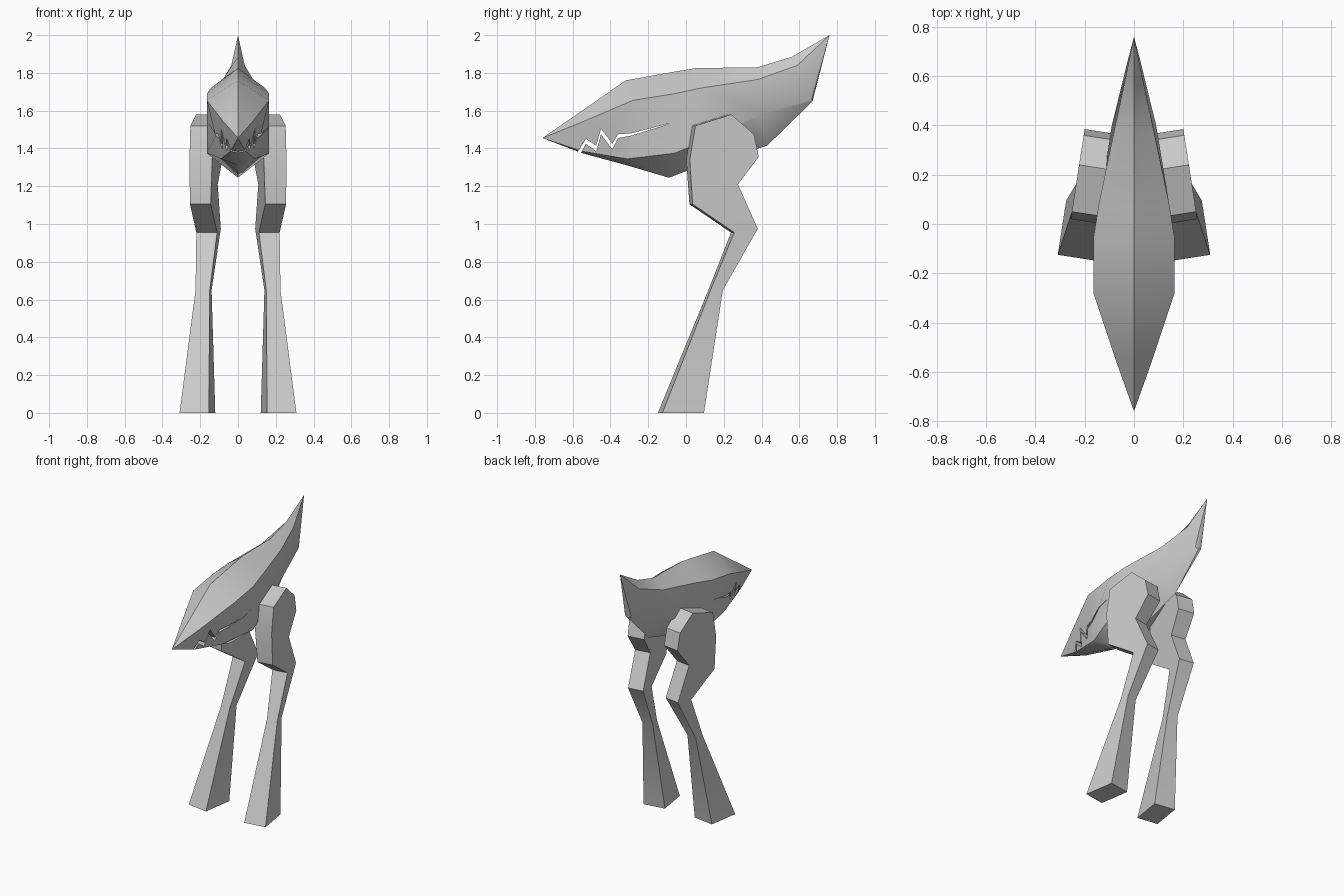
import bpy, bmesh, math

if "Cube" in bpy.data.objects:
    bpy.data.objects.remove(bpy.data.objects["Cube"])

grey = bpy.data.materials.new("plain grey")
grey.diffuse_color = (0.6, 0.6, 0.6, 1)
grey.use_nodes = True
grey.node_tree.nodes["Principled BSDF"].inputs["Base Color"].default_value = grey.diffuse_color


def make(name, verts, faces):
    bm = bmesh.new()
    vs = [bm.verts.new(v) for v in verts]
    for f in faces:
        bm.faces.new([vs[i] for i in f])
    bmesh.ops.recalc_face_normals(bm, faces=bm.faces)
    me = bpy.data.meshes.new(name)
    bm.to_mesh(me)
    bm.free()
    me.materials.append(grey)
    ob = bpy.data.objects.new(name, me)
    bpy.context.collection.objects.link(ob)
    return ob


def select(ob):
    bpy.ops.object.select_all(action='DESELECT')
    ob.select_set(True)
    bpy.context.view_layer.objects.active = ob


# Body: six-sided rings from beak to tail
# each ring: ridge (y, z), shoulder (x, y, z), lower side (x, y, z), keel (y, z)
rings = [
    ((-.55, 1.60), (.075, -.55, 1.54), (.04, -.55, 1.385), (-.55, 1.375)),
    ((-.32, 1.76), (.165, -.28, 1.655), (.09, -.31, 1.345), (-.31, 1.31)),
    ((-.07, 1.805), (.165, -.06, 1.69), (.165, -.06, 1.375), (-.09, 1.245)),
    ((.05, 1.825), (.143, .08, 1.72), (.145, .05, 1.42), (.04, 1.295)),
    ((.38, 1.83), (.08, .38, 1.765), (.09, .40, 1.58), (.43, 1.415)),
    ((.56, 1.885), (.035, .59, 1.84), (.025, .665, 1.66), (.67, 1.65)),
]
verts = [(0, -.76, 1.455)]
for top, mid, low, keel in rings:
    verts += [(0, *top), mid, low, (0, *keel),
              (-low[0], *low[1:]), (-mid[0], *mid[1:])]
verts.append((0, .76, 2.0))
tip, last = len(verts) - 1, 1 + 6 * (len(rings) - 1)
faces = []
for k in range(6):
    n = (k + 1) % 6
    faces.append((0, 1 + k, 1 + n))
    faces.append((tip, last + k, last + n))
    for r in range(len(rings) - 1):
        a = 1 + 6 * r
        faces.append((a + k, a + n, a + 6 + n, a + 6 + k))
body = make("body", verts, faces)

# Mouth: zigzag slit cut through the beak, closing towards the cheek
zigzag = [(-.575, 1.34, .04), (-.53, 1.425, .025), (-.475, 1.385, .03), (-.45, 1.475, .03),
          (-.39, 1.395, .03), (-.36, 1.455, .02), (-.29, 1.468, .012), (-.09, 1.53, .002)]
outline = [(y, z) for y, z, g in zigzag] + [(y, z + g) for y, z, g in reversed(zigzag)]
n = len(outline)
cv = [(s * .4, y, z) for s in (-1, 1) for y, z in outline]
h = len(zigzag)
cf = [(i, (i + 1) % n, (i + 1) % n + n, i + n) for i in range(n)]
for o in (0, n):
    cf += [(o + i, o + i + 1, o + n - 2 - i, o + n - 1 - i) for i in range(h - 1)]
cutter = make("mouth_cutter", cv, cf)
cutter.hide_render = True
mod = body.modifiers.new("mouth", 'BOOLEAN')
mod.operation, mod.solver, mod.object = 'DIFFERENCE', 'EXACT', cutter
select(body)
bpy.ops.object.modifier_apply(modifier="mouth")
bpy.data.objects.remove(cutter)
bpy.ops.object.shade_smooth_by_angle(angle=math.radians(38))

# Legs: side profile (y, z, outer x, inner x), slightly toed out
SKEW = .155
prof = [(.255, .955, .26, .15), (.035, 1.105, .26, .15), (.02, 1.34, .26, .14),
        (.05, 1.52, .26, .13), (.24, 1.58, .26, .13), (.36, 1.475, .26, .14),
        (.385, 1.355, .26, .14), (.275, 1.21, .26, .15), (.38, .975, .26, .15),
        (.195, .65, .245, .17), (.095, 0, .29, .135), (-.125, 0, .29, .135),
        (.13, .65, .245, .17)]
n = len(prof)
for name, side in (("right_leg", 1), ("left_leg", -1)):
    outer = [(side * (o - SKEW * y), y, z) for y, z, o, i in prof]
    inner = [(side * (i - SKEW * y), y - SKEW * (o - i), z) for y, z, o, i in prof]
    faces = [(i, (i + 1) % n, (i + 1) % n + n, i + n) for i in range(n)]
    for o in (0, n):
        faces += [tuple(o + i for i in range(9)),        # thigh
                  (o, o + 8, o + 9, o + 12),             # hock
                  (o + 12, o + 9, o + 10, o + 11)]       # shin
    leg = make(name, outer + inner, faces)
    select(leg)
    bpy.ops.object.shade_smooth_by_angle(angle=math.radians(30))
